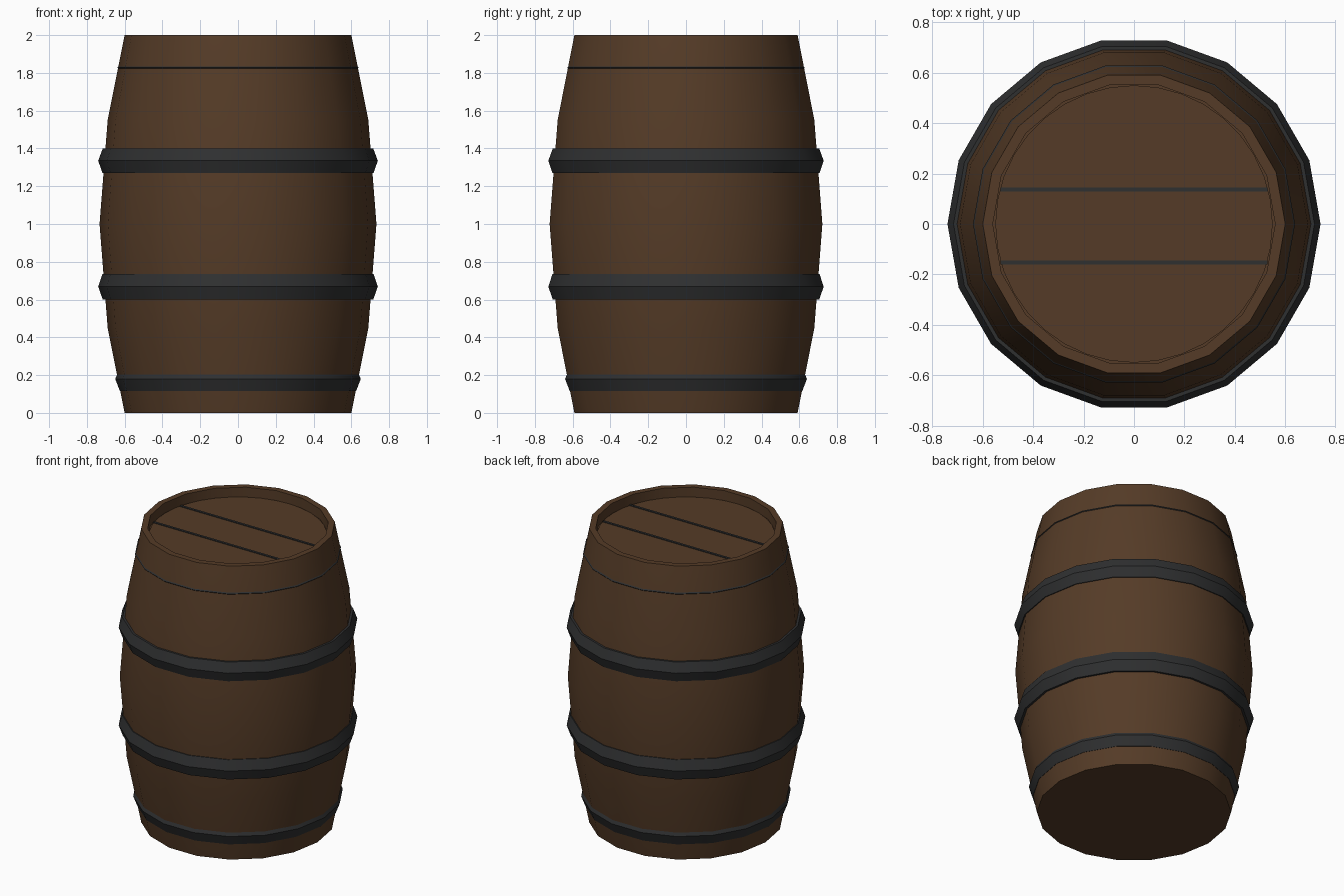
import bpy, bmesh, math

if "Cube" in bpy.data.objects:
    bpy.data.objects.remove(bpy.data.objects["Cube"])

SIDES = 18


def material(name, rgb):
    m = bpy.data.materials.new(name)
    m.diffuse_color = (*rgb, 1.0)
    m.use_nodes = True
    m.node_tree.nodes["Principled BSDF"].inputs["Base Color"].default_value = m.diffuse_color
    return m


wood = material("dark_wood", (0.090, 0.044, 0.020))
iron = material("dark_iron", (0.028, 0.029, 0.030))


def finish(bm, name, mat):
    bmesh.ops.recalc_face_normals(bm, faces=bm.faces)
    mesh = bpy.data.meshes.new(name)
    bm.to_mesh(mesh)
    bm.free()
    for p in mesh.polygons:
        p.use_smooth = True
    mesh.set_sharp_from_angle(angle=math.radians(30))
    mesh.materials.append(mat)
    obj = bpy.data.objects.new(name, mesh)
    bpy.context.collection.objects.link(obj)
    return obj


def lathe(name, profile, mat, closed=False, sides=SIDES):
    """Spin (radius, height) points round z; a closed profile makes a ring."""
    bm = bmesh.new()
    rings = []
    for r, z in profile:
        rings.append([bm.verts.new((r * math.cos(a), r * math.sin(a), z))
                      for a in (math.tau * i / sides for i in range(sides))])
    pairs = list(zip(rings, rings[1:]))
    if closed:
        pairs.append((rings[-1], rings[0]))
    else:
        bm.faces.new(rings[0])
        bm.faces.new(rings[-1])
    for a, b in pairs:
        for i in range(sides):
            j = (i + 1) % sides
            bm.faces.new((a[i], a[j], b[j], b[i]))
    return finish(bm, name, mat)


# Bulging body with a rim and a recessed top
lathe("barrel_body", [(0.60, 0), (0.69, 0.45), (0.733, 1.0), (0.69, 1.55),
                      (0.60, 2.0), (0.56, 2.0), (0.56, 1.93)], wood)

# Round lid inside the rim
lathe("lid", [(0.55, 1.90), (0.55, 1.937)], wood, sides=36)

# Hoops: lower edge, ridge and upper edge, as (radius, height)
hoops = {
    "bottom_hoop": [(0.625, 0.115), (0.65, 0.18), (0.636, 0.212)],
    "lower_hoop": [(0.716, 0.60), (0.74, 0.668), (0.718, 0.735)],
    "upper_hoop": [(0.718, 1.27), (0.74, 1.335), (0.716, 1.40)],
    "top_hoop": [(0.634, 1.822), (0.639, 1.828), (0.632, 1.836)],
}
for name, pts in hoops.items():
    inner = [(0.58, pts[2][1]), (0.58, pts[0][1])]
    lathe(name, pts + inner, iron, closed=True)

# Dark seams between the lid boards
for name, y in (("back_lid_seam", 0.137), ("front_lid_seam", -0.153)):
    bm = bmesh.new()
    bmesh.ops.create_cube(bm, size=1)
    bmesh.ops.scale(bm, vec=(1.06, 0.016, 0.008), verts=bm.verts)
    bmesh.ops.translate(bm, vec=(0, y, 1.938), verts=bm.verts)
    finish(bm, name, iron)
